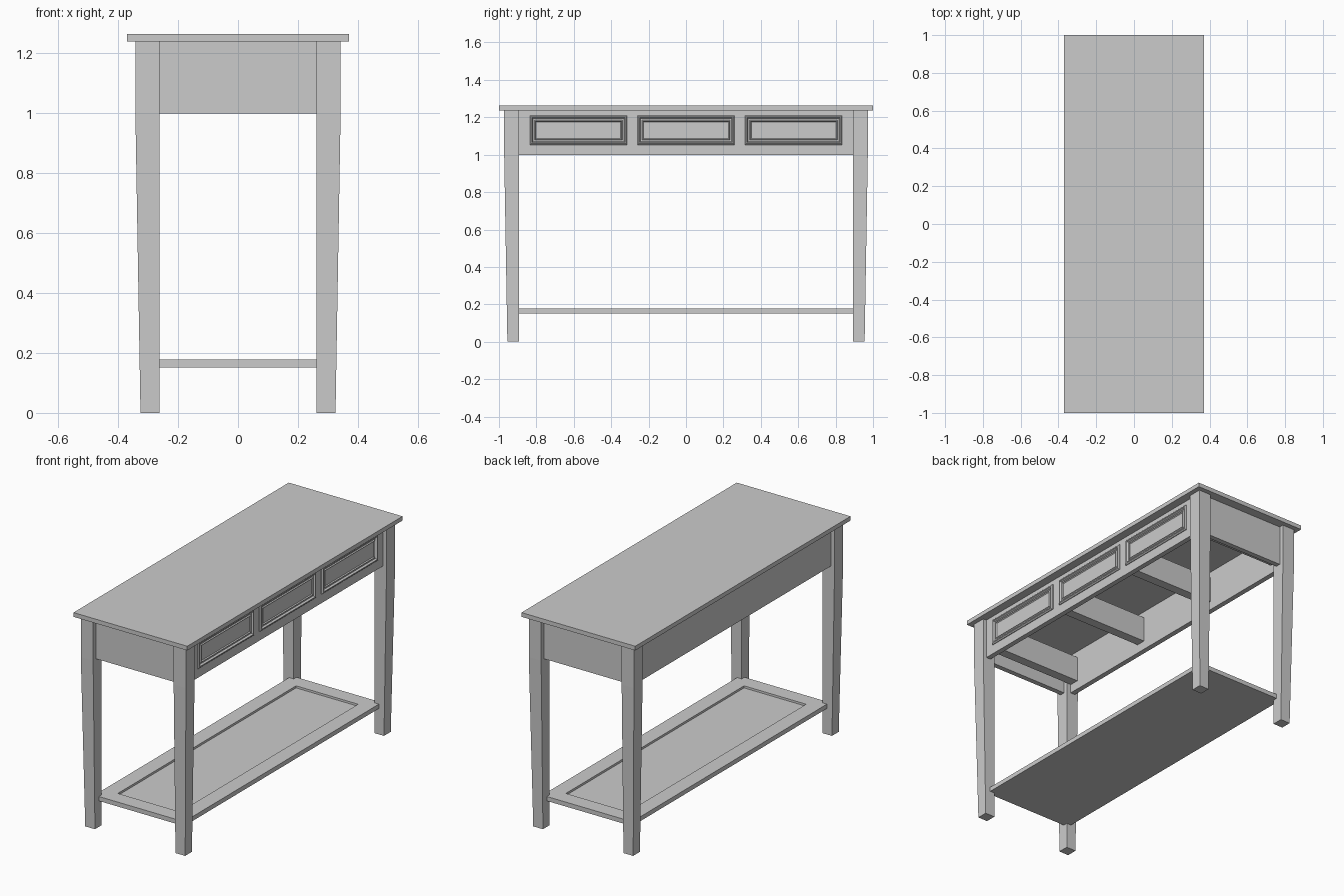
import bpy
import bmesh
from mathutils import Vector

old = bpy.data.objects.get("Cube")
if old:
    bpy.data.objects.remove(old)

# Single plain finish
grey = bpy.data.materials.new("plain_grey")
grey.use_nodes = True
grey.diffuse_color = (0.6, 0.6, 0.6, 1)
grey.node_tree.nodes["Principled BSDF"].inputs["Base Color"].default_value = (0.6, 0.6, 0.6, 1)

TOP, UNDER, APRON = 1.262, 1.237, 0.998   # main heights
LEG_X, LEG_Y = 0.262, 0.892               # inner leg corner
FACE_X, FACE_Y = 0.32, 0.945              # outer apron faces
THICK = 0.03


def finish(name, bm):
    bmesh.ops.recalc_face_normals(bm, faces=bm.faces)
    mesh = bpy.data.meshes.new(name)
    bm.to_mesh(mesh)
    bm.free()
    mesh.materials.append(grey)
    obj = bpy.data.objects.new(name, mesh)
    bpy.context.collection.objects.link(obj)
    return obj


def box_mesh(x0, x1, y0, y1, z0, z1):
    bm = bmesh.new()
    bmesh.ops.create_cube(bm, size=1)
    for v in bm.verts:
        v.co = Vector((x1 if v.co.x > 0 else x0,
                       y1 if v.co.y > 0 else y0,
                       z1 if v.co.z > 0 else z0))
    return bm


def box(name, *bounds):
    return finish(name, box_mesh(*bounds))


def step(bm, face, inset, raise_by):
    """Inset a face, then move it along its normal."""
    normal = face.normal.copy()
    bmesh.ops.inset_region(bm, faces=[face], thickness=inset, use_even_offset=True)
    for v in face.verts:
        v.co += normal * raise_by


def facing(bm, axis):
    bm.normal_update()
    return max(bm.faces, key=lambda f: f.normal.dot(Vector(axis)))


# Table top
box("table_top", -0.37, 0.37, -1, 1, UNDER, TOP)

# Legs: straight beside the apron, tapering on the outer sides below it
for sx, side in ((1, "left"), (-1, "right")):
    for sy, end in ((-1, "front"), (1, "back")):
        bm = bmesh.new()
        rings = []
        for z, w in ((0, 0.063), (APRON, 0.08), (UNDER, 0.08)):
            rings.append([bm.verts.new((sx * (LEG_X + a * w), sy * (LEG_Y + b * w), z))
                          for a, b in ((0, 0), (1, 0), (1, 1), (0, 1))])
        bm.faces.new(rings[0])
        bm.faces.new(rings[-1])
        for low, high in zip(rings, rings[1:]):
            for i in range(4):
                j = (i + 1) % 4
                bm.faces.new((low[i], low[j], high[j], high[i]))
        finish(f"{end}_{side}_leg", bm)

# Apron boards between the legs
for s, side in ((1, "left"), (-1, "right")):
    x0, x1 = sorted((s * FACE_X, s * (FACE_X - THICK)))
    box(f"{side}_apron", x0, x1, -LEG_Y - 0.01, LEG_Y + 0.01, APRON, UNDER)
for s, side in ((-1, "front"), (1, "back")):
    y0, y1 = sorted((s * FACE_Y, s * (FACE_Y - THICK)))
    box(f"{side}_apron", -LEG_X - 0.01, LEG_X + 0.01, y0, y1, APRON, UNDER)

# Moulded drawer fronts on the left side
for i in (-1, 0, 1):
    y = i * 0.575
    bm = box_mesh(FACE_X - 0.01, FACE_X + 0.004, y - 0.26, y + 0.26, 1.053, 1.21)
    face = facing(bm, (1, 0, 0))
    for inset, rise in ((0.006, 0.006), (0.006, 0), (0.006, -0.012),
                        (0.005, 0), (0.006, 0.008), (0.005, -0.006)):
        step(bm, face, inset, rise)
    finish(f"drawer_front_{i + 2}", bm)

# Dividers beside the drawers, running across the frame
for i in range(4):
    y = (i - 1.5) * 0.575
    box(f"drawer_divider_{i + 1}", -FACE_X + THICK, FACE_X - THICK,
        y - 0.028, y + 0.028, 1.05, 1.2)

# Lower shelf with a sunken panel
bm = box_mesh(-0.292, 0.292, -0.918, 0.918, 0.152, 0.178)
face = facing(bm, (0, 0, 1))
step(bm, face, 0.09, 0)
step(bm, face, 0.0005, -0.012)
finish("lower_shelf", bm)
